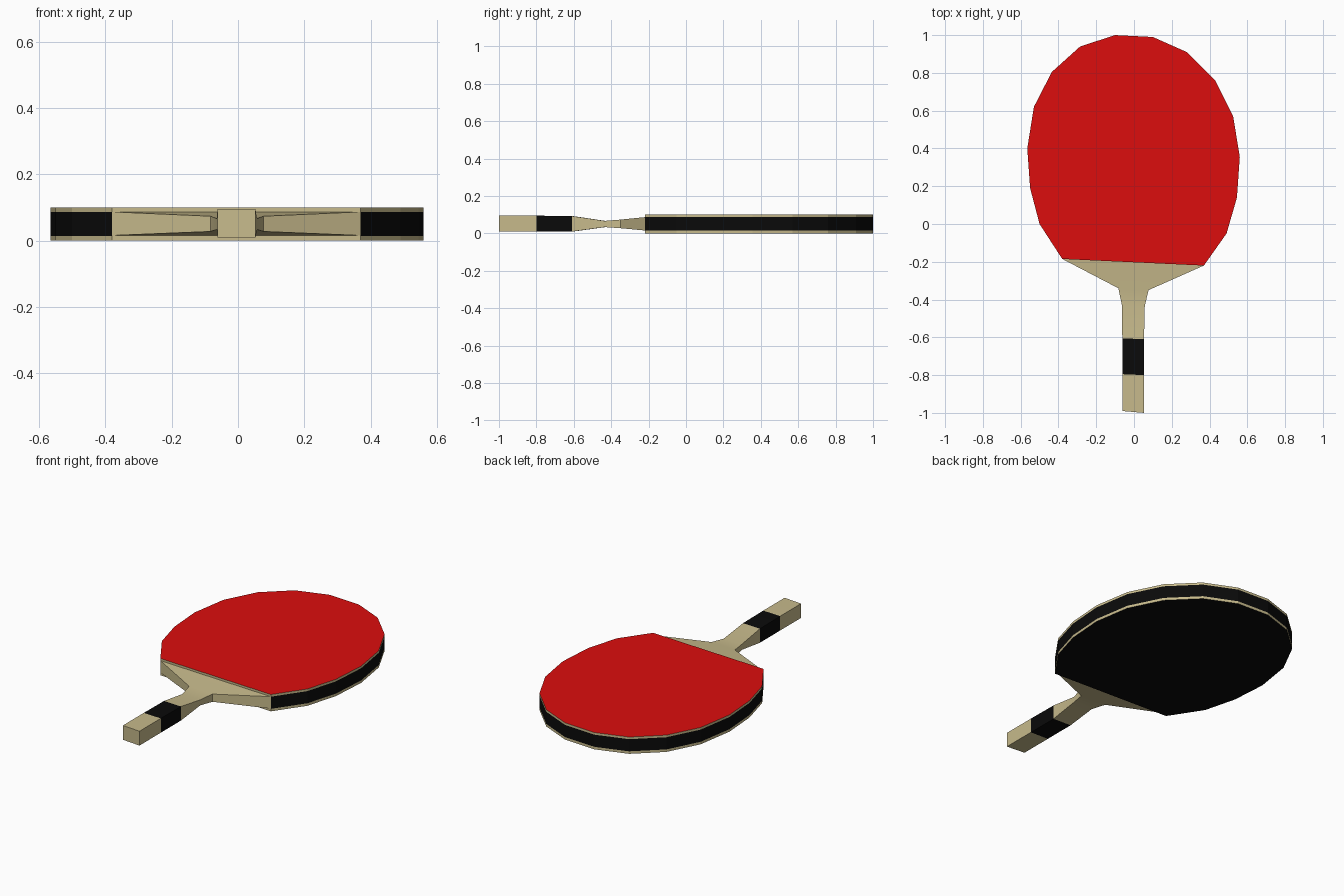
import bpy, bmesh

if "Cube" in bpy.data.objects:
    bpy.data.objects.remove(bpy.data.objects["Cube"])


def material(name, color):
    m = bpy.data.materials.new(name)
    m.diffuse_color = (*color, 1)
    m.use_nodes = True
    m.node_tree.nodes["Principled BSDF"].inputs["Base Color"].default_value = m.diffuse_color
    return m


WOOD, BLACK, RED = 0, 1, 2
MATS = [material("wood", (0.57, 0.49, 0.26)),
        material("black_rubber", (0.003, 0.003, 0.003)),
        material("red_rubber", (0.72, 0.004, 0.004))]


def loft(name, rings, bands, start_cap=None, end_cap=None):
    """Skin a list of closed rings; bands holds one material index per step."""
    bm = bmesh.new()
    loops = [[bm.verts.new(p) for p in ring] for ring in rings]
    for a, b, mat in zip(loops, loops[1:], bands):
        n = len(a)
        for i in range(n):
            j = (i + 1) % n
            bm.faces.new((a[i], a[j], b[j], b[i])).material_index = mat
    for loop, mat in ((loops[0], start_cap), (loops[-1], end_cap)):
        if mat is not None:
            bm.faces.new(loop).material_index = mat
    bmesh.ops.recalc_face_normals(bm, faces=bm.faces)
    mesh = bpy.data.meshes.new(name)
    bm.to_mesh(mesh)
    bm.free()
    for m in MATS:
        mesh.materials.append(m)
    obj = bpy.data.objects.new(name, mesh)
    bpy.context.collection.objects.link(obj)
    return obj


# Paddle head: faceted, slightly turned oval cut off by a straight chord
outline = [(0.37, -0.22), (0.49, -0.05), (0.545, 0.14), (0.56, 0.355),
           (0.525, 0.57), (0.43, 0.76), (0.28, 0.91), (0.10, 0.99),
           (-0.10, 1.0), (-0.285, 0.94), (-0.435, 0.805), (-0.53, 0.62),
           (-0.565, 0.40), (-0.55, 0.19), (-0.50, 0.0), (-0.38, -0.185)]
levels = [0, 0.015, 0.087, 0.1]
head = loft("paddle_head", [[(x, y, z) for x, y in outline] for z in levels],
            [WOOD, BLACK, WOOD], BLACK, RED)
# the chord wall next to the neck is bare wood
for f in head.data.polygons:
    if f.normal.y < -0.95:
        f.material_index = WOOD

# Neck and handle: rectangular sections (left x, y, right x, y, low z, high z)
sections = [(-0.38, -0.185, 0.37, -0.22, 0.016, 0.087),
            (-0.083, -0.34, 0.077, -0.35, 0.028, 0.074),
            (-0.064, -0.43, 0.057, -0.435, 0.034, 0.067),
            (-0.062, -0.605, 0.053, -0.61, 0.01, 0.093),
            (-0.062, -0.795, 0.053, -0.80, 0.01, 0.095),
            (-0.062, -0.99, 0.053, -1.0, 0.01, 0.095)]
rings = [[(xl, yl, lo), (xr, yr, lo), (xr, yr, hi), (xl, yl, hi)]
         for xl, yl, xr, yr, lo, hi in sections]
handle = loft("neck_and_handle", rings, [WOOD, WOOD, WOOD, BLACK, WOOD],
              None, WOOD)

# Soft shading along the neck, crisp corners elsewhere
bpy.context.view_layer.objects.active = handle
handle.select_set(True)
bpy.ops.object.shade_smooth_by_angle(angle=0.6)
